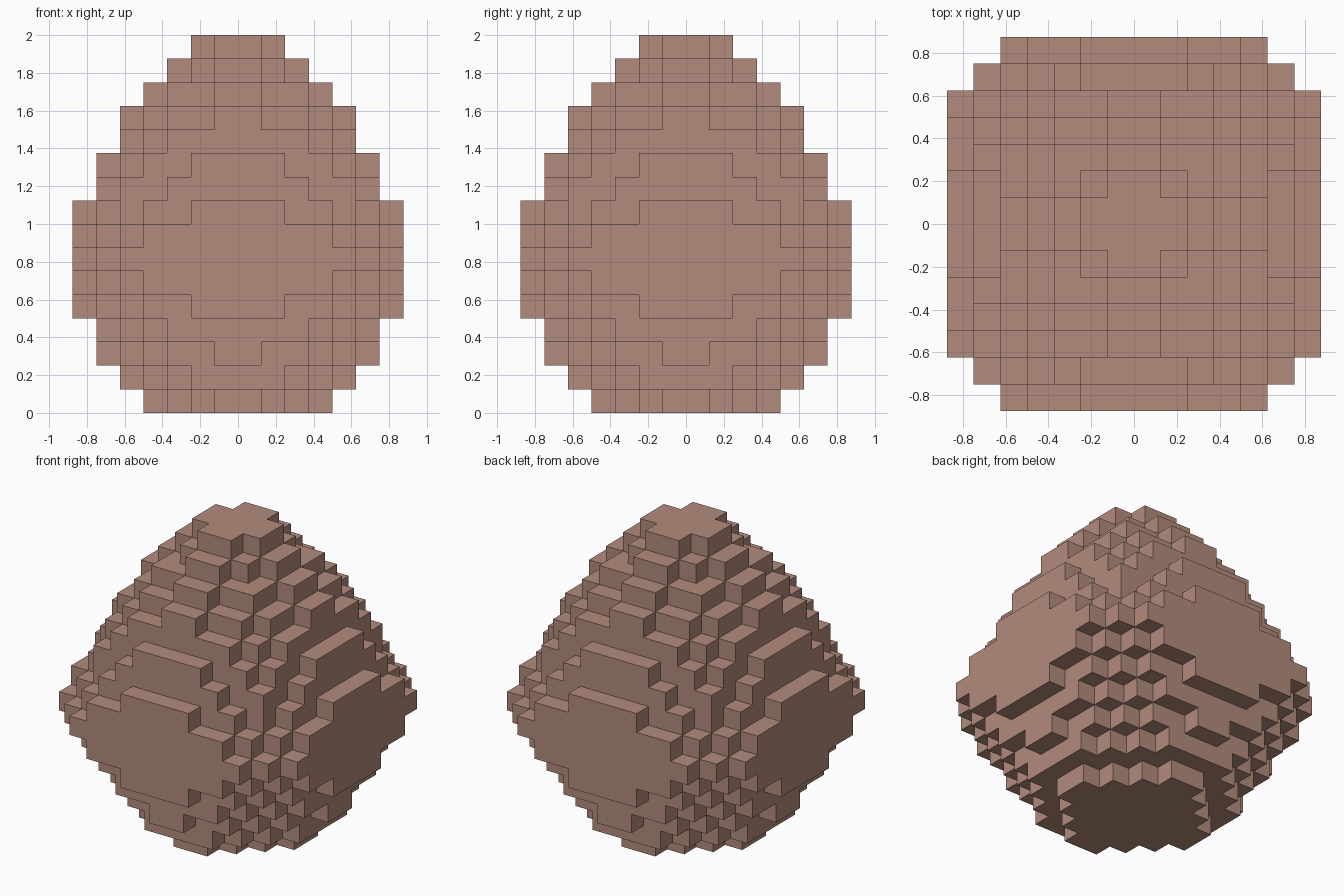
import bpy
import bmesh
from mathutils import Vector

if "Cube" in bpy.data.objects:
    bpy.data.objects.remove(bpy.data.objects["Cube"])

U = 0.125  # block size

# One string per layer, bottom to top: half-width (in blocks) of each row,
# counted outward from the centre. Every layer is mirrored in x and y.
LAYERS = [
    "4321", "55432", "655431", "666543", "7766542", "7777654",
    "7777765", "7777654", "7766542", "666553", "665542", "55543",
    "54431", "4331", "321", "21",
]

# Fill the set of occupied blocks
blocks = set()
for k, rows in enumerate(LAYERS):
    for j, half in enumerate(rows):
        for i in range(-int(half), int(half)):
            blocks.add((i, j, k))
            blocks.add((i, -1 - j, k))

# Build only the outward-facing block sides
bm = bmesh.new()
for b in sorted(blocks):
    centre = Vector(b) + Vector((0.5, 0.5, 0.5))
    for axis in range(3):
        for sign in (-1, 1):
            n = [0, 0, 0]
            n[axis] = sign
            if tuple(p + q for p, q in zip(b, n)) in blocks:
                continue
            normal = Vector(n)
            u = Vector([1.0 if a == (axis + 1) % 3 else 0.0 for a in range(3)])
            v = normal.cross(u)
            corners = [(-1, -1), (1, -1), (1, 1), (-1, 1)]
            bm.faces.new([
                bm.verts.new((centre + (normal + u * s + v * t) * 0.5) * U)
                for s, t in corners])
bmesh.ops.remove_doubles(bm, verts=bm.verts, dist=0.001)

mesh = bpy.data.meshes.new("blocky_egg")
bm.to_mesh(mesh)
bm.free()
egg = bpy.data.objects.new("blocky_egg", mesh)
bpy.context.collection.objects.link(egg)

# Dusty pink-brown shell
mat = bpy.data.materials.new("shell")
mat.diffuse_color = (0.45, 0.26, 0.20, 1.0)
mat.use_nodes = True
mat.node_tree.nodes["Principled BSDF"].inputs["Base Color"].default_value = mat.diffuse_color
mesh.materials.append(mat)
